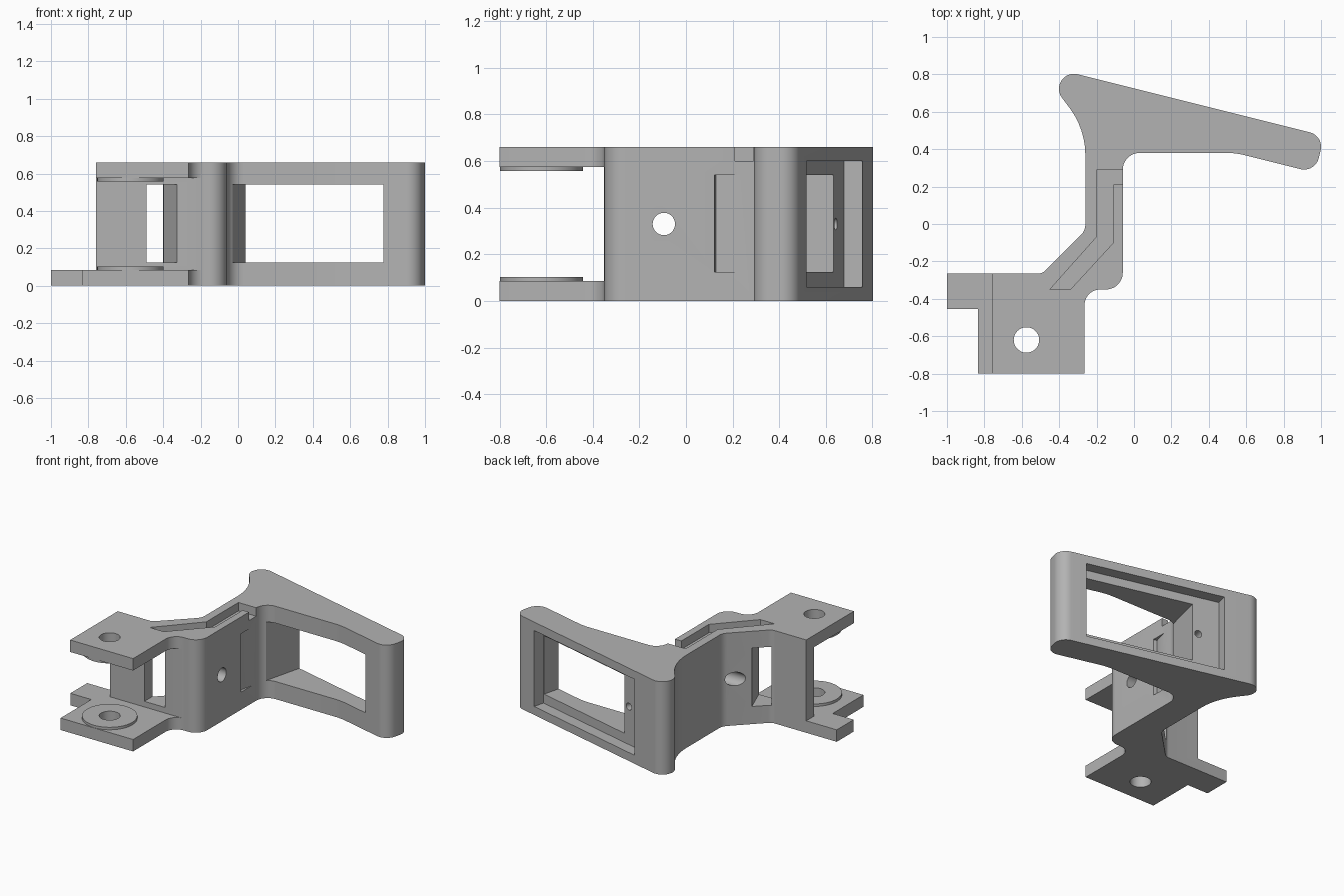
import bpy, bmesh, math
from mathutils import Vector, Matrix

if "Cube" in bpy.data.objects:
    bpy.data.objects.remove(bpy.data.objects["Cube"])

H = 0.66                      # overall height
ARM = 0.085                   # hinge arm thickness
PIN = (-0.575, -0.62)         # hinge pin position
D = Vector((0.970, -0.2425, 0))    # direction along the slanted rear face
N = Vector((0.2425, 0.970, 0))     # outward normal of the slanted rear face
P0 = Vector((0, 0.725, 0))         # reference point on the slanted rear face

grey = bpy.data.materials.new("light_grey")
grey.diffuse_color = (0.45, 0.45, 0.45, 1)
grey.use_nodes = True
grey.node_tree.nodes["Principled BSDF"].inputs["Base Color"].default_value = grey.diffuse_color


def rounded(corners):
    """Outline from (x, y, radius) corners, with arcs at rounded ones."""
    out = []
    for i, (x, y, r) in enumerate(corners):
        p = Vector((x, y))
        if r == 0:
            out.append(p)
            continue
        a = (Vector(corners[i - 1][:2]) - p).normalized()
        b = (Vector(corners[(i + 1) % len(corners)][:2]) - p).normalized()
        half = a.angle(b) / 2
        c = p + (a + b).normalized() * (r / math.sin(half))
        t0, t1 = p + a * (r / math.tan(half)) - c, p + b * (r / math.tan(half)) - c
        sweep = math.atan2(t0.x * t1.y - t0.y * t1.x, t0.dot(t1))
        steps = max(6, int(abs(sweep) / math.radians(7)))
        for k in range(steps + 1):
            out.append(c + Matrix.Rotation(sweep * k / steps, 2) @ t0)
    return out


def finish(name, bm):
    bmesh.ops.recalc_face_normals(bm, faces=bm.faces)
    me = bpy.data.meshes.new(name)
    bm.to_mesh(me)
    bm.free()
    me.materials.append(grey)
    ob = bpy.data.objects.new(name, me)
    bpy.context.collection.objects.link(ob)
    return ob


def prism(name, pts, z0, z1):
    bm = bmesh.new()
    f = bm.faces.new([bm.verts.new((p[0], p[1], z0)) for p in pts])
    g = bmesh.ops.extrude_face_region(bm, geom=[f])
    bmesh.ops.translate(bm, vec=(0, 0, z1 - z0),
                        verts=[v for v in g["geom"] if isinstance(v, bmesh.types.BMVert)])
    return finish(name, bm)


def box(name, x0, x1, y0, y1, z0, z1):
    return prism(name, [(x0, y0), (x1, y0), (x1, y1), (x0, y1)], z0, z1)


def slanted_box(name, s0, s1, d0, d1, z0, z1):
    """Box aligned to the rear face: s runs along it, d is depth below it."""
    pts = [P0 + D * s - N * d for s, d in ((s0, d0), (s1, d0), (s1, d1), (s0, d1))]
    return prism(name, pts, z0, z1)


def cylinder(name, centre, axis, r, length):
    bm = bmesh.new()
    rot = Vector(axis).to_track_quat('Z', 'Y').to_matrix().to_4x4()
    bmesh.ops.create_cone(bm, cap_ends=True, segments=48, radius1=r, radius2=r,
                          depth=length, matrix=Matrix.Translation(centre) @ rot)
    return finish(name, bm)


def combine(target, tool, operation='DIFFERENCE'):
    m = target.modifiers.new(tool.name, 'BOOLEAN')
    m.object, m.operation, m.solver = tool, operation, 'EXACT'
    bpy.context.view_layer.update()
    deps = bpy.context.evaluated_depsgraph_get()
    me = bpy.data.meshes.new_from_object(target.evaluated_get(deps))
    target.modifiers.clear()
    target.data = me
    bpy.data.objects.remove(tool)


# Bracket silhouette seen from above
bracket = prism("bracket", rounded([
    (-0.52, 0.855, 0.08), (1.017, 0.471, 0.08), (0.968, 0.274, 0.08), (0.544, 0.38, 0.4),
    (-0.06, 0.38, 0.09), (-0.06, -0.35, 0.09), (-0.265, -0.35, 0.085), (-0.265, -0.8, 0),
    (-0.835, -0.8, 0), (-0.835, -0.455, 0), (-1.0, -0.455, 0), (-1.0, -0.265, 0),
    (-0.49, -0.265, 0.06), (-0.26, -0.035, 0.08), (-0.26, 0.508, 0.42)]), 0, H)

# Hinge: gap between the arms, shorter upper arm, raised washers, pin hole
combine(bracket, box("hinge_gap", -1.1, -0.15, -0.9, -0.352, ARM, H - ARM))
combine(bracket, box("upper_arm_trim", -1.1, -0.76, -0.9, -0.2, ARM, H + 0.1))
for name, z in (("lower_washer", ARM), ("upper_washer", H - ARM)):
    combine(bracket, cylinder(name, (*PIN, z), (0, 0, 1), 0.178, 0.036), 'UNION')
combine(bracket, cylinder("pin_hole", (*PIN, H / 2), (0, 0, 1), 0.068, 1))

# Opening in the web beside the hinge
combine(bracket, prism("web_window", [(-0.49, -0.40), (-0.308, -0.40), (-0.406, -0.15),
                                      (-0.49, -0.15)], 0.125, 0.54))

# Wire channel in the top face
combine(bracket, prism("wire_channel", [
    (-0.2, 0.29), (-0.2, -0.07), (-0.45, -0.35), (-0.34, -0.35), (-0.11, -0.10),
    (-0.11, 0.21), (0.0, 0.21), (0.0, 0.29)], 0.60, H + 0.1))

# Rear pocket, through window and the small hole in the pocket floor
combine(bracket, slanted_box("rear_pocket", -0.129, 0.858, -0.1, 0.08, 0.06, 0.60))
combine(bracket, slanted_box("rear_window", 0.061, 0.852, 0.04, 0.6, 0.125, 0.54))
combine(bracket, cylinder("pocket_hole", P0 + D * 0.019 - N * 0.13 + Vector((0, 0, 0.33)),
                          N, 0.025, 0.2))

# Cross hole through the side wall
combine(bracket, cylinder("cross_hole", (-0.25, -0.095, 0.33), (1, 0, 0), 0.048, 0.6))

bpy.context.view_layer.objects.active = bracket
bracket.select_set(True)
bpy.ops.object.shade_smooth_by_angle(angle=math.radians(25))
